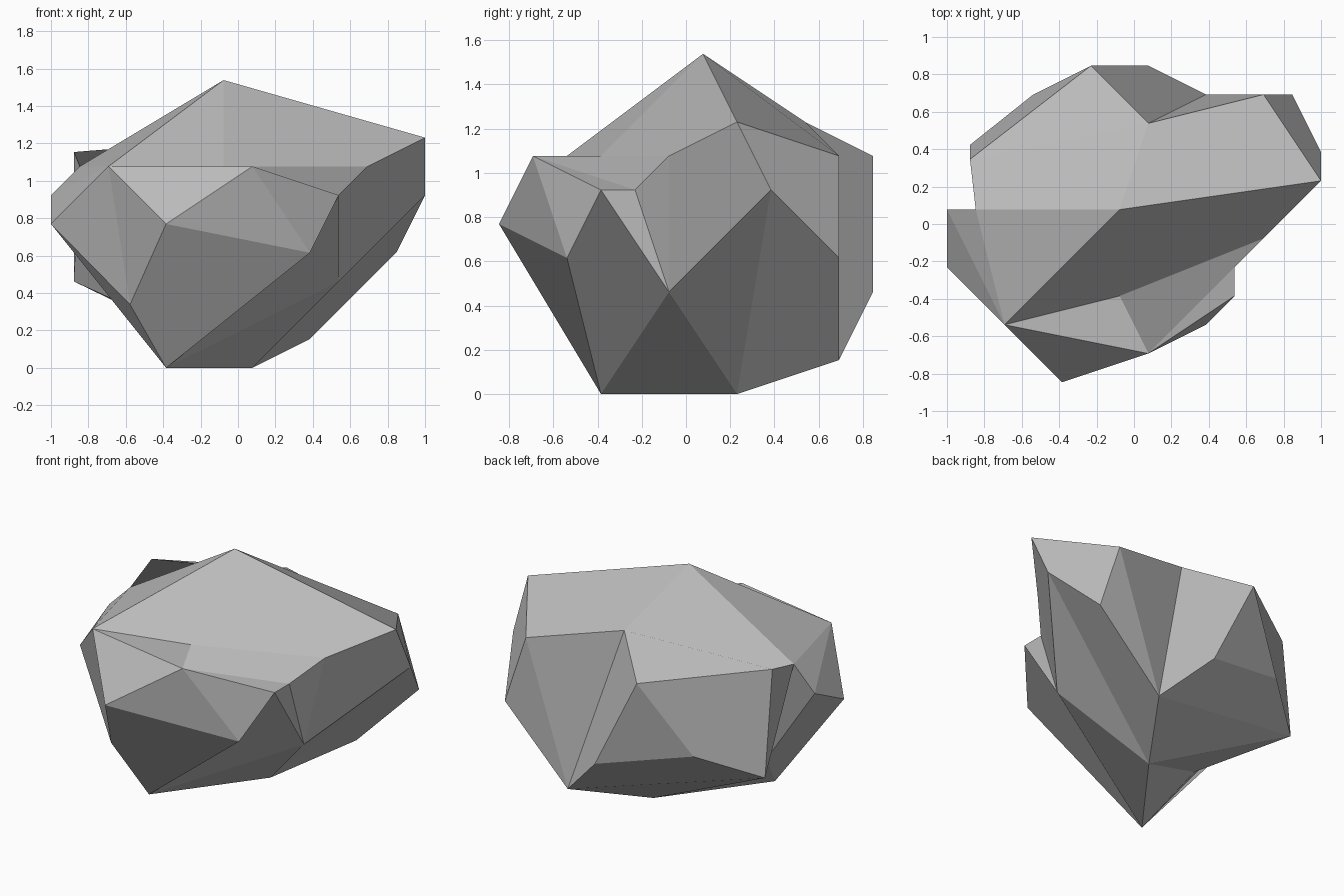
import bpy
import bmesh
from mathutils import Vector

old = bpy.data.objects.get("Cube")
if old:
    bpy.data.objects.remove(old, do_unlink=True)

# Corners of the boulder on a coarse chiselling grid
GRID = 1 / 13
corners = {
    # crown
    "peak": (-1, 1, 20), "brow": (-1, -5, 14), "crest": (13, 3, 16), "saddle": (1, 7, 16),
    # front
    "chin": (-5, -11, 10), "lip": (1, -9, 14), "cheek": (5, -7, 8),
    "notch_front": (7, -5, 12), "notch_back": (7, -3, 12), "shoulder": (9, -1, 14),
    # left end
    "hollow": (7, -1, 6), "tip": (13, 5, 12), "flank": (11, 9, 8), "rim": (9, 9, 14),
    # back
    "heel": (5, 9, 2), "back_low": (1, 11, 6), "back_high": (-3, 11, 14), "back_side": (-7, 9, 8),
    # right end
    "block_top": (-11.4, 4.5, 15), "block_foot": (-11.4, 5.5, 6), "ledge": (-11, 1, 14),
    "nose_top": (-13, 1, 12), "nose": (-13, -3, 10), "temple": (-9, -7, 14),
    "jaw": (-7.5, -6.6, 4.4), "gully": (-7, -1, 4),
    # base
    "toe": (-5, -5, 0), "sole": (1, 3, 0),
}

facets = [
    # crown slopes
    "peak ledge temple", "peak temple brow", "peak brow shoulder crest",
    "peak crest rim saddle", "ledge block_top saddle peak", "saddle block_top back_high",
    # front
    "brow temple lip", "temple chin lip", "chin lip cheek", "chin cheek toe jaw",
    "brow lip notch_back shoulder", "lip notch_back notch_front", "lip notch_front cheek",
    "notch_front hollow toe cheek", "notch_front notch_back hollow", "notch_back shoulder hollow",
    # left end
    "shoulder crest tip hollow", "rim crest tip flank", "flank tip sole heel",
    "tip hollow sole", "hollow toe sole",
    # back
    "saddle rim heel", "rim flank heel", "saddle heel back_low back_high",
    "back_high back_low back_side", "back_high back_side block_foot block_top",
    "back_side back_low heel block_foot", "block_foot heel sole",
    # right end and gully
    "temple ledge nose_top", "nose_top nose temple", "temple nose jaw", "temple jaw chin",
    "nose jaw toe nose_top", "nose_top toe gully", "ledge nose_top gully",
    "ledge gully block_foot block_top", "gully toe sole", "gully sole block_foot",
]

# Build the boulder as one closed faceted solid
bm = bmesh.new()
verts = {name: bm.verts.new(Vector(p) * GRID) for name, p in corners.items()}
for facet in facets:
    bm.faces.new([verts[name] for name in facet.split()])
bmesh.ops.recalc_face_normals(bm, faces=bm.faces)
mesh = bpy.data.meshes.new("boulder")
bm.to_mesh(mesh)
bm.free()

boulder = bpy.data.objects.new("boulder", mesh)
bpy.context.collection.objects.link(boulder)

# Stone colour
stone = bpy.data.materials.new("grey_stone")
stone.use_nodes = True
grey = (0.5, 0.5, 0.5, 1)
stone.diffuse_color = grey
stone.node_tree.nodes["Principled BSDF"].inputs["Base Color"].default_value = grey
mesh.materials.append(stone)
